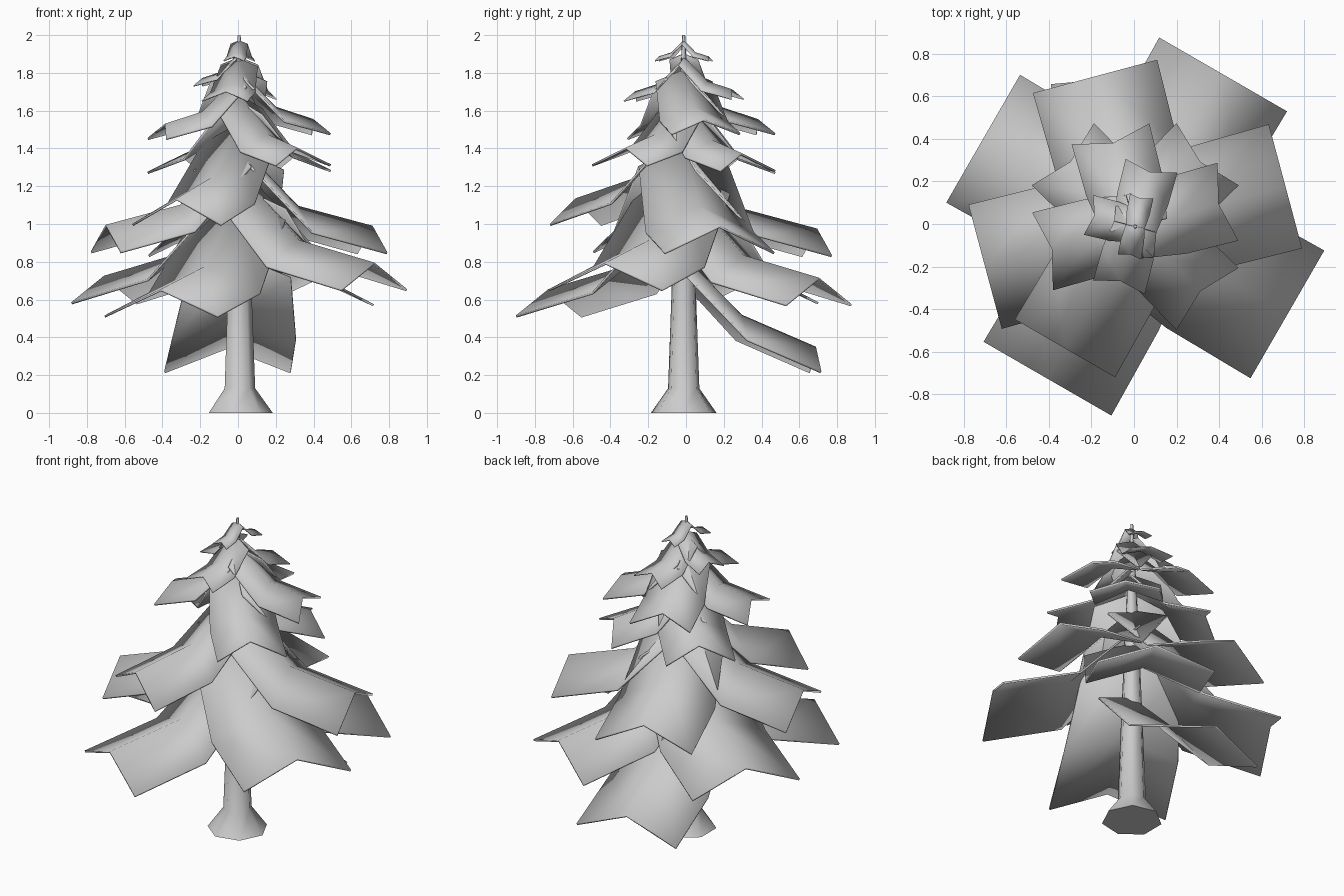
import bpy, math
from mathutils import Matrix, Vector

if "Cube" in bpy.data.objects:
    bpy.data.objects.remove(bpy.data.objects["Cube"])

CENTRE = Vector((0.006, -0.012, 0))


def finish(name, verts, faces, angle):
    mesh = bpy.data.meshes.new(name)
    mesh.from_pydata(verts, [], faces)
    mesh.update()
    ob = bpy.data.objects.new(name, mesh)
    bpy.context.collection.objects.link(ob)
    bpy.ops.object.select_all(action='DESELECT')
    ob.select_set(True)
    bpy.context.view_layer.objects.active = ob
    bpy.ops.object.shade_smooth_by_angle(angle=math.radians(angle))
    return ob


def trunk(sides=7):
    # flared base, long taper to the tip
    profile = [(0.178, 0), (0.085, 0.13), (0.064, 0.7), (0.04, 1.3), (0.008, 2.0)]
    verts, faces = [], []
    for r, z in profile:
        for i in range(sides):
            a = 2 * math.pi * i / sides
            verts.append(CENTRE + Vector((r * math.cos(a), r * math.sin(a), z)))
    for k in range(len(profile) - 1):
        for i in range(sides):
            j = (i + 1) % sides
            faces.append((k * sides + i, k * sides + j, (k + 1) * sides + j, (k + 1) * sides + i))
    faces.append(tuple(reversed(range(sides))))
    faces.append(tuple(range((len(profile) - 1) * sides, len(profile) * sides)))
    finish("trunk", verts, faces, 60)


def branch(name, angle, reach, width, z_tip, drop, notch=0.0, slope=0.26, steep=1.0):
    # drooping sheet folded along its ridge: steep near the trunk, flatter outside
    bend = 0.44 * reach
    z_bend = z_tip + slope * (reach - bend)
    rows = [(0.0, z_bend + steep * bend, 0.82), (bend, z_bend, 0.98), (reach, z_tip, 1.0)]
    rot = Matrix.Rotation(math.radians(angle), 3, 'Z')
    verts = []
    for i, (r, z, w) in enumerate(rows):
        for side in (-1, 0, 1):
            x = r - (notch if side == 0 and i == 2 else 0)
            verts.append(rot @ Vector((x, side * w * width / 2, z - abs(side) * drop * w)) + CENTRE)
    faces = [(k, k + 3, k + 4, k + 1) for k in (0, 1, 3, 4)]
    ob = finish(name, verts, faces, 60)
    mod = ob.modifiers.new("thickness", 'SOLIDIFY')
    mod.thickness = 0.012 if reach > 0.35 else 0.006
    mod.offset = 0


trunk()

# single low branch at the back and a single mid branch at the front
branch("low_branch", 95, 0.70, 0.67, 0.345, 0.13, slope=0.43)
branch("front_branch", 240, 0.66, 0.54, 1.13, 0.135, slope=0.3)

# tiers: reach, width, fold drop, tip notch, {direction: ridge tip height}
tiers = [
    ("bottom", 0.825, 0.69, 0.14, 0.0, {60: 0.71, 150: 0.72, 240: 0.65, 330: 0.79}),
    ("lower", 0.73, 0.60, 0.14, 0.0, {15: 0.985, 105: 0.97, 195: 0.99}),
    ("middle", 0.48, 0.41, 0.09, 0.05, {45: 1.37, 135: 1.36, 315: 1.40}),
    ("upper", 0.45, 0.375, 0.075, 0.045, {15: 1.55, 105: 1.55, 195: 1.525}),
    ("high", 0.295, 0.25, 0.05, 0.03, {75: 1.71, 255: 1.70}),
    ("crown", 0.145, 0.11, 0.022, 0.012, {78: 1.885, 259: 1.885}),
]
for label, reach, width, drop, notch, dirs in tiers:
    for i, (a, z) in enumerate(dirs.items()):
        branch(f"{label}_branch_{i + 1}", a, reach, width, z, drop, notch)
branch("high_branch_3", 166, 0.225, 0.19, 1.77, 0.04, 0.025)
